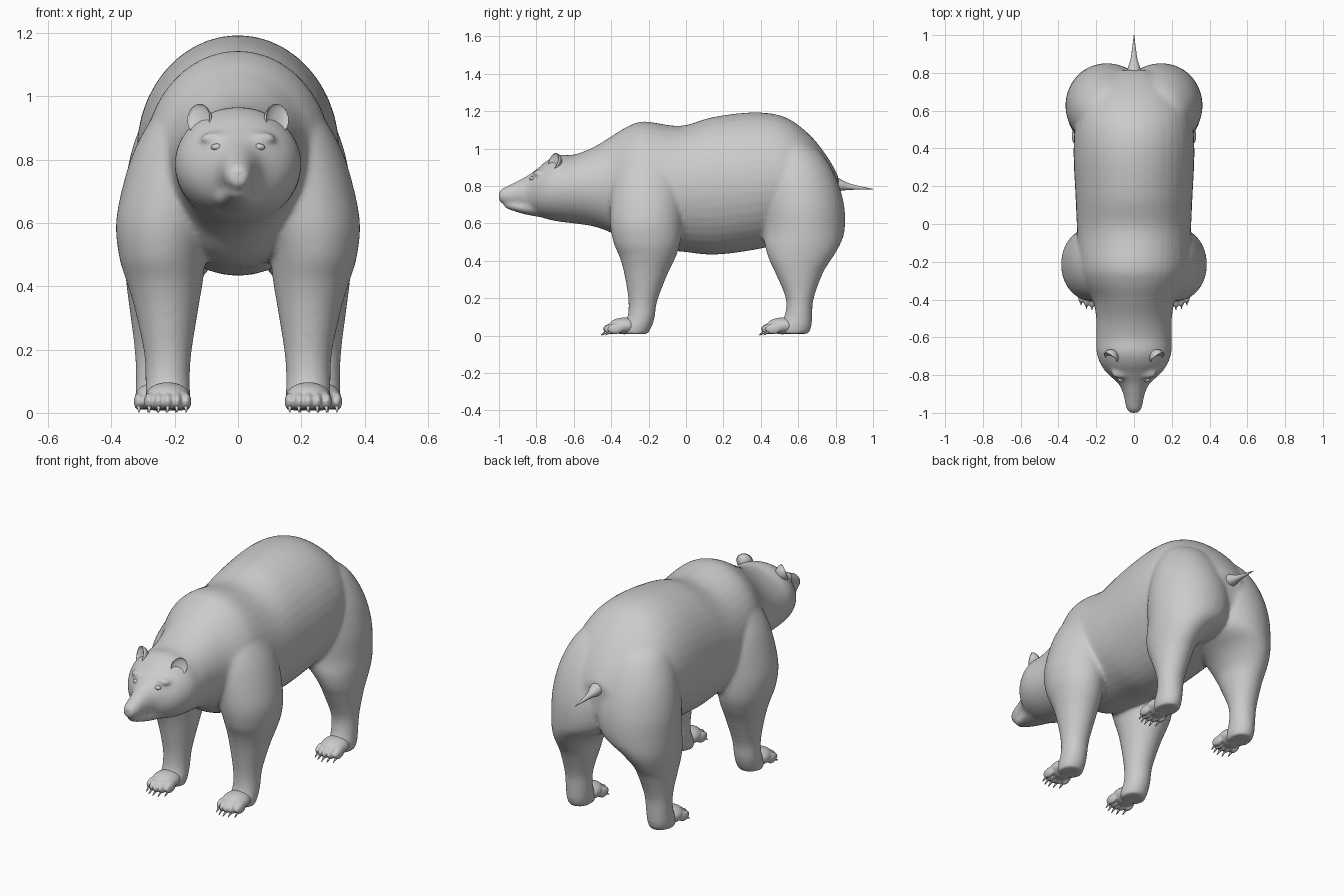
import bpy, bmesh, math
from mathutils import Vector, Matrix

if "Cube" in bpy.data.objects:
    bpy.data.objects.remove(bpy.data.objects["Cube"])


def spline(rows, steps=5):
    # Catmull-Rom interpolation of section rows
    out = []
    for i in range(len(rows) - 1):
        p = [rows[max(0, min(len(rows) - 1, i + k))] for k in (-1, 0, 1, 2)]
        for j in range(steps):
            t = j / steps
            out.append([0.5 * (2 * b + (c - a) * t + (2 * a - 5 * b + 4 * c - d) * t * t
                               + (3 * b - a - 3 * c + d) * t ** 3) for a, b, c, d in zip(*p)])
    out.append(list(rows[-1]))
    return out


def loft(bm, rows, axis, side=1, n=40):
    # row: position along axis, low/high of the other axis, low/high of x
    rings = []
    for t, a0, a1, b0, b1 in spline(rows):
        ring = []
        for k in range(n):
            ang = 2 * math.pi * k / n
            a = (a0 + a1) / 2 + (a1 - a0) / 2 * math.sin(ang)
            x = side * ((b0 + b1) / 2 + (b1 - b0) / 2 * math.cos(ang))
            ring.append(bm.verts.new((x, t, a) if axis == 'y' else (x, a, t)))
        rings.append(ring)
    for r, q in zip(rings, rings[1:]):
        for k in range(n):
            bm.faces.new((r[k], r[(k + 1) % n], q[(k + 1) % n], q[k]))
    bm.faces.new(rings[0])
    bm.faces.new(rings[-1])


def ball(bm, loc, size, rot=Matrix()):
    m = Matrix.Translation(loc) @ rot @ Matrix.Diagonal((*size, 1))
    return bmesh.ops.create_uvsphere(bm, u_segments=20, v_segments=12, radius=1, matrix=m)["verts"]


def finish(bm, name, voxel=0, smooth=0):
    bmesh.ops.recalc_face_normals(bm, faces=bm.faces)
    for f in bm.faces:
        f.smooth = True
    me = bpy.data.meshes.new(name)
    bm.to_mesh(me)
    bm.free()
    ob = bpy.data.objects.new(name, me)
    bpy.context.collection.objects.link(ob)
    if voxel:
        # Fuse overlapping volumes into one soft skin
        rm = ob.modifiers.new("blend", 'REMESH')
        rm.mode = 'VOXEL'
        rm.voxel_size = voxel
        rm.use_smooth_shade = True
        sm = ob.modifiers.new("soften", 'SMOOTH')
        sm.factor = .5
        sm.iterations = smooth
    return ob


skin = bmesh.new()

# Head, neck and trunk: y, bottom, top, half width
trunk = [(-1.0, .718, .768, .024), (-.985, .708, .786, .036), (-.95, .70, .803, .047),
         (-.9, .69, .828, .057), (-.845, .665, .857, .083), (-.79, .64, .897, .143),
         (-.74, .622, .938, .178), (-.68, .61, .965, .198), (-.6, .60, .968, .2),
         (-.5, .585, 1.005, .2), (-.4, .55, 1.065, .22), (-.31, .49, 1.12, .27),
         (-.22, .465, 1.145, .295), (-.03, .45, 1.122, .302), (.15, .433, 1.17, .31),
         (.37, .46, 1.194, .32), (.53, .50, 1.168, .31), (.66, .55, 1.075, .27),
         (.76, .60, .95, .19), (.815, .66, .85, .09)]
loft(skin, [(y, b, t, -w, w) for y, b, t, w in trunk], 'y')

# Lower jaw
loft(skin, [(-.97, .685, .71, -.024, .024), (-.94, .672, .715, -.038, .038),
            (-.86, .648, .72, -.062, .062), (-.76, .63, .75, -.1, .1)], 'y')

# Legs: z, front, back, inner x, outer x
front_leg = [(1.02, -.29, -.12, .08, .21), (.92, -.36, -.06, .05, .28), (.80, -.40, -.015, .04, .34),
             (.62, -.408, -.02, .07, .384), (.50, -.388, -.03, .10, .377),
             (.42, -.355, -.055, .11, .354), (.33, -.33, -.098, .125, .327),
             (.19, -.308, -.152, .147, .297), (.10, -.313, -.167, .152, .293),
             (.05, -.34, -.182, .15, .292), (.008, -.34, -.205, .155, .285)]
hind_leg = [(1.05, .46, .62, .03, .20), (.98, .43, .72, -.02, .27), (.85, .41, .80, -.07, .33),
            (.7, .40, .845, -.09, .36), (.56, .41, .848, -.05, .362), (.475, .423, .818, .07, .359),
            (.40, .447, .772, .13, .352), (.33, .48, .73, .148, .343), (.2, .533, .683, .178, .327),
            (.11, .528, .675, .185, .323), (.05, .50, .671, .187, .324), (.01, .50, .655, .192, .318)]
for s in (1, -1):
    loft(skin, front_leg, 'z', s)
    loft(skin, hind_leg, 'z', s)
    # Brow ridges
    ball(skin, (s * .072, -.79, .868), (.05, .03, .02))
finish(skin, "body", .0105, 10)

# Paws with five toes each
paws = [(.222, -.345), (.255, .50)]
feet = bmesh.new()
for s in (1, -1):
    for x, y in paws:
        ball(feet, (s * x, y + .015, .052), (.071, .085, .045))
        for i in range(-2, 3):
            ball(feet, (s * (x + i * .029), y - .058 + .006 * i * i, .036), (.0165, .042, .028))
finish(feet, "paws", .006, 2)

# Nose pad
bm = bmesh.new()
ball(bm, (0, -.976, .757), (.031, .024, .022))
finish(bm, "nose")

# Ears: deep cups opening forward
for s, name in ((1, "ear_left"), (-1, "ear_right")):
    bm = bmesh.new()
    for v in ball(bm, (0, 0, 0), (.042, .048, .05)):
        if v.co.y < 0:
            v.co.y *= -.3
    rot = Matrix.Rotation(s * .5, 4, 'Z') @ Matrix.Rotation(s * .35, 4, 'Y') @ Matrix.Rotation(-.3, 4, 'X')
    bm.transform(Matrix.Translation((s * .125, -.71, .93)) @ rot)
    finish(bm, name)

# Eyes
bm = bmesh.new()
for s in (1, -1):
    ball(bm, (s * .067, -.822, .84), (.019, .015, .011))
finish(bm, "eyes")

# Claws: small cones pointing forward and down
bm = bmesh.new()
for s in (1, -1):
    for x, y in paws:
        for i in range(-2, 3):
            d = Vector((0, -.034, -.023))
            mid = Vector((s * (x + i * .029), y - .092 + .006 * i * i, .0145))
            bmesh.ops.create_cone(bm, cap_ends=True, segments=8, radius1=.009, radius2=.002, depth=d.length,
                                  matrix=Matrix.Translation(mid) @ d.to_track_quat('Z', 'Y').to_matrix().to_4x4())
finish(bm, "claws")

# Tail
bm = bmesh.new()
loft(bm, [(.78, .77, .86, -.045, .045), (.83, .775, .835, -.032, .032), (.87, .779, .815, -.019, .019),
          (.93, .781, .799, -.01, .01), (1.0, .782, .785, -.0015, .0015)], 'y', n=12)
finish(bm, "tail")
